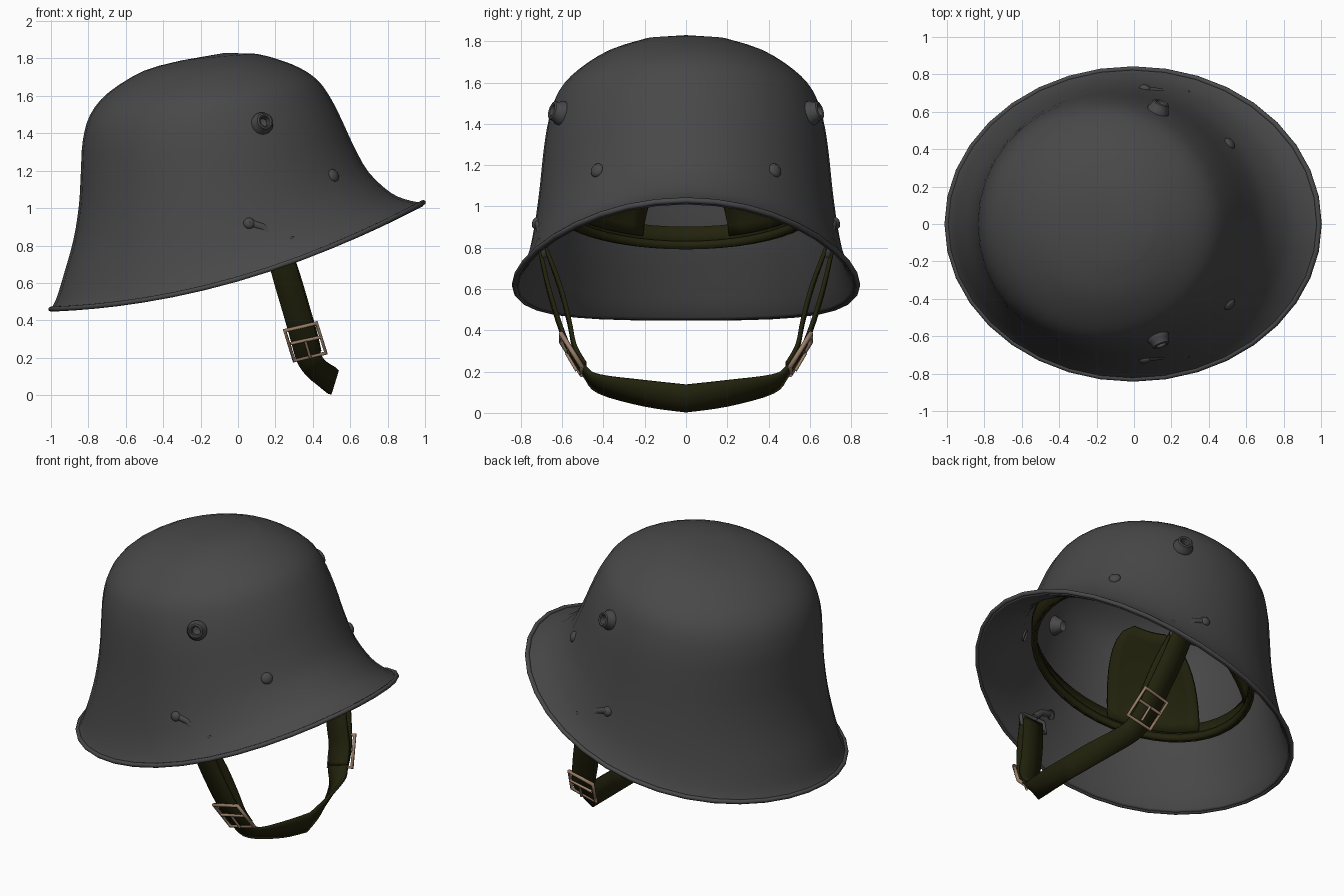
import bpy
import math
from mathutils import Vector
from mathutils.bvhtree import BVHTree

cube = bpy.data.objects.get("Cube")
if cube:
    bpy.data.objects.remove(cube, do_unlink=True)


def material(name, color):
    mat = bpy.data.materials.new(name)
    mat.use_nodes = True
    mat.diffuse_color = color
    mat.node_tree.nodes["Principled BSDF"].inputs["Base Color"].default_value = color
    return mat


STEEL = material("dark grey steel", (0.065, 0.065, 0.065, 1))
LEATHER = material("dark olive leather", (0.016, 0.016, 0.004, 1))
BRASS = material("tan brass", (0.32, 0.21, 0.14, 1))


def add_object(name, data, mat, mirror=False):
    obj = bpy.data.objects.new(name, data)
    bpy.context.collection.objects.link(obj)
    data.materials.append(mat)
    if mirror:
        mod = obj.modifiers.new("mirror", "MIRROR")
        mod.use_axis = (False, True, False)
    return obj


def loft(name, rows, mat, closed=False, apex=None, thickness=0, offset=0, mirror=False):
    """Skin a grid of points, optionally closed around and capped by an apex."""
    n = len(rows[0])
    verts = [p for row in rows for p in row]
    faces = []
    for i in range(len(rows) - 1):
        for j in range(n if closed else n - 1):
            k = (j + 1) % n
            faces.append((i * n + j, i * n + k, (i + 1) * n + k, (i + 1) * n + j))
    if apex:
        last = len(verts) - n
        verts.append(apex)
        faces += [(last + j, last + (j + 1) % n, len(verts) - 1) for j in range(n)]
    mesh = bpy.data.meshes.new(name)
    mesh.from_pydata([tuple(v) for v in verts], [], faces)
    mesh.shade_smooth()
    mesh.set_sharp_from_angle(angle=math.radians(40))
    obj = add_object(name, mesh, mat, mirror)
    if thickness:
        mod = obj.modifiers.new("thickness", "SOLIDIFY")
        mod.thickness = thickness
        mod.offset = offset
    return obj


def smooth_rows(rows, steps):
    """Catmull-Rom interpolation through rows of numbers."""
    out = []
    for i in range(len(rows) - 1):
        quad = [rows[max(i - 1, 0)], rows[i], rows[i + 1], rows[min(i + 2, len(rows) - 1)]]
        for s in range(steps):
            t = s / steps
            out.append([0.5 * (2 * b + (c - a) * t + (2 * a - 5 * b + 4 * c - d) * t**2
                               + (3 * b - a - 3 * c + d) * t**3) for a, b, c, d in zip(*quad)])
    return out + [list(rows[-1])]


def tube(name, points, radius, mat, cyclic=True, mirror=False):
    curve = bpy.data.curves.new(name, "CURVE")
    curve.dimensions = "3D"
    curve.bevel_depth = radius
    curve.bevel_resolution = 2
    spline = curve.splines.new("POLY")
    spline.points.add(len(points) - 1)
    for sp, p in zip(spline.points, points):
        sp.co = (*p, 1)
    spline.use_cyclic_u = cyclic
    return add_object(name, curve, mat, mirror)


def frame(name, center, along, across, radius, mat):
    c, u, v = Vector(center), Vector(along), Vector(across)
    tube(name, [c + u + v, c + u - v, c - u - v, c - u + v], radius, mat, mirror=True)


# Steel shell: back x, back z, front x, front z, half width, side z
LEVELS = [
    (-1.0, .46, .99, 1.03, .83, .62), (-.97, .52, .92, 1.04, .80, .67),
    (-.93, .65, .82, 1.08, .765, .76), (-.88, .83, .70, 1.19, .735, .90),
    (-.85, 1.02, .62, 1.33, .71, 1.08), (-.84, 1.20, .56, 1.46, .69, 1.27),
    (-.83, 1.36, .50, 1.58, .665, 1.42), (-.79, 1.50, .43, 1.68, .62, 1.55),
    (-.69, 1.62, .33, 1.75, .53, 1.65), (-.50, 1.735, .20, 1.80, .38, 1.75),
    (-.30, 1.79, .10, 1.825, .20, 1.81)]
SIDES = 36


def shell_ring(level):
    xb, zb, xf, zf, w, zs = level
    ring = []
    for j in range(SIDES):
        a = 2 * math.pi * j / SIDES
        c = math.cos(a)
        ring.append(Vector(((xb + xf) / 2 + (xf - xb) / 2 * c, w * math.sin(a),
                            zs + (zf - zb) / 2 * c + ((zf + zb) / 2 - zs) * c * c)))
    return ring


rings = [shell_ring(level) for level in smooth_rows(LEVELS, 3)]
shell = loft("helmet_shell", rings, STEEL, closed=True, apex=(-.07, 0, 1.83),
             thickness=.02, offset=-1)
tube("rolled_rim", rings[0], .014, STEEL)
surface = BVHTree.FromPolygons([v.co.copy() for v in shell.data.vertices],
                               [tuple(p.vertices) for p in shell.data.polygons])


# Vents and rivets, turned profiles seated on the shell surface
def stud(name, guess, profile):
    point, normal = surface.find_nearest(Vector(guess))[:2]
    turn = normal.to_track_quat("Z", "Y")
    rows = []
    for r, h in profile:
        rows.append([point + turn @ Vector((r * math.cos(a), r * math.sin(a), h))
                     for a in (2 * math.pi * k / 20 for k in range(20))])
    loft(name, rows, STEEL, closed=True, mirror=True)


VENT = [(.03, -.08), (.06, -.02), (.06, .012), (.05, .025), (.045, .05), (.036, .055),
        (.028, .05), (.024, .01), (.001, .005)]
DOME = [(.035, -.03), (.035, .004), (.028, .013), (.015, .018), (.001, .02)]
stud("side_vents", (.15, .66, 1.47), VENT)
stud("front_rivets", (.52, .44, 1.18), DOME)
stud("side_rivets", (.06, .73, .92), [(r * .85, h) for r, h in DOME])


# Liner band, tilted with the rim, and its lower hem
def liner(angle, scale=1.0, lift=0.0):
    x = .66 * math.cos(angle)
    return Vector((-.07 + x * scale, .64 * math.sin(angle) * scale, 1.045 + .3 * x + lift))


turns = [2 * math.pi * k / 48 for k in range(48)]
loft("liner_band", [[liner(a, 1, h) for a in turns] for h in (-.055, .055)],
     LEATHER, closed=True, thickness=.02)
loft("liner_hem", [[liner(a, .985, h) for a in turns] for h in (-.055, -.015)],
     LEATHER, closed=True, thickness=.03)


# Padded flaps rising from the band into the crown
def pad(name, heading, height):
    rows = []
    for i in range(11):
        s = i / 10
        scale = .98 - .42 * s**1.5
        half = .28 * math.sqrt(1 - .9 * s**3) / (.65 * scale)
        rows.append([liner(heading + half * (k / 4 - 1), scale, height * s)
                     for k in range(9)])
    loft(name, rows, LEATHER, thickness=.025)


pad("front_pad", 0, .4)
pad("rear_left_pad", math.radians(135), .52)
pad("rear_right_pad", math.radians(-135), .52)


# Chin strap: centre and half-width vector at each station
def strap(name, stations):
    rows = []
    for x, y, z, wx, wz in smooth_rows(stations, 4):
        rows.append([(x + k * wx, y, z + k * wz) for k in (-1, 0, 1)])
    loft(name, rows, LEATHER, thickness=.02, mirror=True)


strap("chin_strap", [
    (.21, .71, .80, .07, 0), (.26, .67, .62, .07, .01), (.31, .62, .45, .07, .01),
    (.35, .565, .31, .07, .01), (.38, .49, .20, .065, .02), (.42, .42, .14, .05, .04),
    (.48, .20, .095, .03, .06), (.51, 0, .07, .02, .065)])
strap("strap_return", [
    (.21, .68, .80, .07, 0), (.27, .61, .61, .07, .01), (.32, .565, .44, .07, .01),
    (.355, .54, .32, .07, .01), (.38, .49, .22, .065, .02)])

# Buckles with a middle bar and prong
frame("strap_buckles", (.36, .555, .285), (.025, -.05, -.08), (.085, 0, .02), .012, BRASS)
tube("buckle_bars", [(.28, .57, .275), (.44, .57, .31)], .009, BRASS, False, True)
tube("buckle_prongs", [(.36, .58, .29), (.385, .53, .205)], .008, BRASS, False, True)

# Strap loops and the brackets that hold them
frame("strap_loops", (.2, .695, .80), (0, .008, .04), (.09, 0, 0), .013, STEEL)
tube("loop_brackets", [(.19, .695, .84), (.13, .705, .9), (.06, .715, .92)], .022,
     STEEL, False, True)
